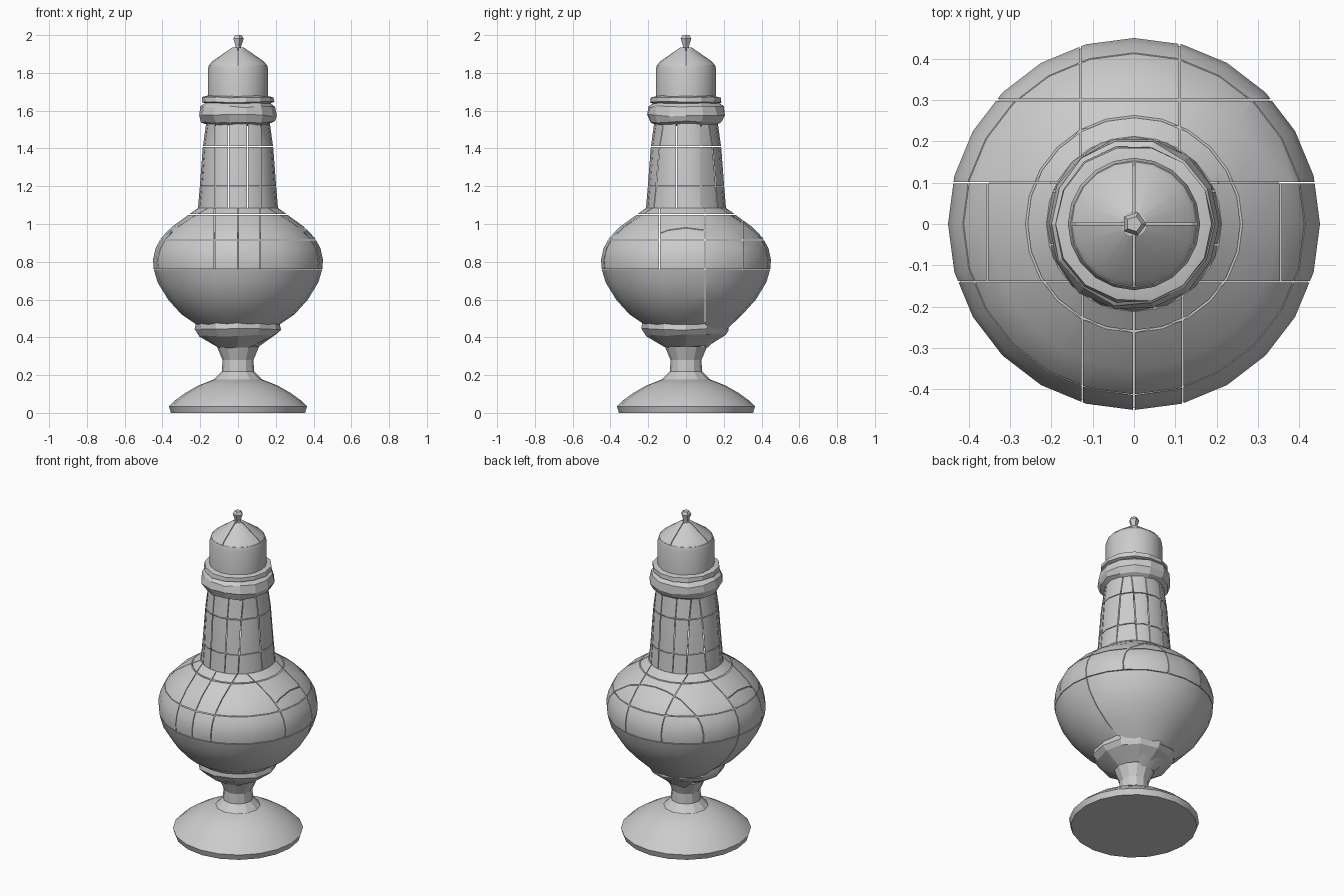
import bpy, bmesh, math, random
from itertools import product
from mathutils import Vector

random.seed(4)
if "Cube" in bpy.data.objects:
    bpy.data.objects.remove(bpy.data.objects["Cube"], do_unlink=True)

GAP = 0.002   # half of the joint width
BIG = 1.0     # beyond the model in x and y

stone = bpy.data.materials.new("light_grey")
stone.use_nodes = True
stone.diffuse_color = (0.6, 0.6, 0.6, 1)
stone.node_tree.nodes["Principled BSDF"].inputs["Base Color"].default_value = (0.6, 0.6, 0.6, 1)


def finish(bm, name, angle=30):
    mesh = bpy.data.meshes.new(name)
    bmesh.ops.recalc_face_normals(bm, faces=bm.faces)
    bm.to_mesh(mesh)
    bm.free()
    mesh.materials.append(stone)
    obj = bpy.data.objects.new(name, mesh)
    bpy.context.collection.objects.link(obj)
    bpy.ops.object.select_all(action='DESELECT')
    obj.select_set(True)
    bpy.context.view_layer.objects.active = obj
    bpy.ops.object.shade_smooth_by_angle(angle=math.radians(angle))
    return obj


def lathe(profile, sides, jitter=0.0):
    """Closed turned solid from (radius, height) points."""
    bm = bmesh.new()
    rings = []
    for r, z in profile:
        ring = []
        for i in range(sides):
            a = math.tau * i / sides
            rr = r + random.uniform(-jitter, jitter)
            zz = z + random.uniform(-jitter, jitter)
            ring.append(bm.verts.new((rr * math.cos(a), rr * math.sin(a), zz)))
        rings.append(ring)
    for low, high in zip(rings, rings[1:]):
        for i in range(sides):
            j = (i + 1) % sides
            bm.faces.new((low[i], low[j], high[j], high[i]))
    bm.faces.new(rings[0][::-1])
    bm.faces.new(rings[-1])
    return bm


def add_hull(target, points):
    """Append the convex hull of the points to the target."""
    tmp = bmesh.new()
    for p in points:
        tmp.verts.new(p)
    bmesh.ops.convex_hull(tmp, input=tmp.verts[:])
    loose = [v for v in tmp.verts if not v.link_faces]
    bmesh.ops.delete(tmp, geom=loose, context='VERTS')
    mesh = bpy.data.meshes.new("piece")
    tmp.to_mesh(mesh)
    tmp.free()
    target.from_mesh(mesh)
    bpy.data.meshes.remove(mesh)


def cut_points(solid, box):
    """Points of the solid left inside a box, less the joint."""
    bm = solid.copy()
    for axis, (low, high) in enumerate(box):
        for limit, sign in ((low + GAP, -1), (high - GAP, 1)):
            co, no = Vector(), Vector()
            co[axis], no[axis] = limit, sign
            bmesh.ops.bisect_plane(bm, geom=bm.verts[:] + bm.edges[:] + bm.faces[:],
                                   plane_co=co, plane_no=no, clear_outer=True)
    points = [v.co.copy() for v in bm.verts]
    bm.free()
    return points


def blocks(target, solid, xs, ys, zs):
    """Split the solid into a grid of convex blocks."""
    spans = [list(zip(s, s[1:])) for s in (xs, ys, zs)]
    for box in product(*spans):
        points = cut_points(solid, box)
        if len(points) > 4:
            add_hull(target, points)


# Foot and stem
finish(lathe([(0.355, 0), (0.366, 0.035), (0.335, 0.065), (0.28, 0.105),
              (0.21, 0.145), (0.125, 0.178)], 20), "foot")
finish(lathe([(0.128, 0.176), (0.085, 0.22), (0.082, 0.28), (0.112, 0.352)], 12),
       "stem", 20)

# Faceted collar under the bowl
finish(lathe([(0.11, 0.35), (0.205, 0.41), (0.23, 0.44), (0.225, 0.475)], 12, 0.008),
       "collar", 15)

# Bowl: smooth lower shell, back shell drawn to a point, and coursed shoulder
bowl = lathe([(0.22, 0.468), (0.3, 0.522), (0.37, 0.6), (0.425, 0.69), (0.446, 0.76),
              (0.45, 0.81), (0.437, 0.87), (0.408, 0.925), (0.35, 0.985),
              (0.26, 1.05), (0.212, 1.085)], 24)
seam = 0.1
lower = bmesh.new()
add_hull(lower, cut_points(bowl, ((-BIG, BIG), (-BIG, seam), (0.4, 0.76))))
finish(lower, "bowl_front")
back = bmesh.new()
tips = [Vector((x, seam + GAP, 0.335)) for x in (-0.06, 0.03)]
add_hull(back, cut_points(bowl, ((-BIG, BIG), (seam, BIG), (0.4, 0.76))) + tips)
finish(back, "bowl_back")
shoulder = bmesh.new()
courses = [0.76, 0.915, 1.05, 1.1]
blocks(shoulder, bowl, [-BIG, -0.125, 0, 0.118, BIG], [-BIG, -0.14], courses)
blocks(shoulder, bowl, [-BIG, -0.355, 0.355, BIG], [-0.14, seam], courses)
blocks(shoulder, bowl, [-BIG, -0.13, 0.11, BIG], [seam, 0.3, BIG], courses)
finish(shoulder, "bowl_shoulder")
bowl.free()

# Tapered neck of upright blocks
neck_solid = lathe([(0.212, 1.083), (0.202, 1.2), (0.187, 1.4), (0.168, 1.54)], 16)
neck = bmesh.new()
blocks(neck, neck_solid, [-BIG, -0.12, -0.05, 0.05, 0.12, BIG], [-BIG, -0.05, 0.08, BIG],
       [1.08, 1.2, 1.41, 1.56])
neck_solid.free()
finish(neck, "neck")

# Double rim around the neck
finish(lathe([(0.155, 1.52), (0.19, 1.54), (0.21, 1.575), (0.2, 1.62), (0.165, 1.645)],
             14, 0.006), "lower_rim", 15)
finish(lathe([(0.165, 1.635), (0.192, 1.645), (0.19, 1.67), (0.158, 1.678)],
             14, 0.003), "upper_rim", 20)

# Cap with a quartered dome
finish(lathe([(0.16, 1.66), (0.16, 1.82), (0.153, 1.843)], 20), "cap_wall")
dome_solid = lathe([(0.153, 1.84), (0.138, 1.86), (0.08, 1.9), (0.03, 1.935)], 20)
dome = bmesh.new()
blocks(dome, dome_solid, [-BIG, 0, BIG], [-BIG, 0, BIG], [1.83, 1.95])
dome_solid.free()
finish(dome, "cap_dome")

# Small cut finial
finish(lathe([(0.022, 1.915), (0.016, 1.94), (0.03, 1.982), (0.019, 2.0)], 5), "finial", 10)
